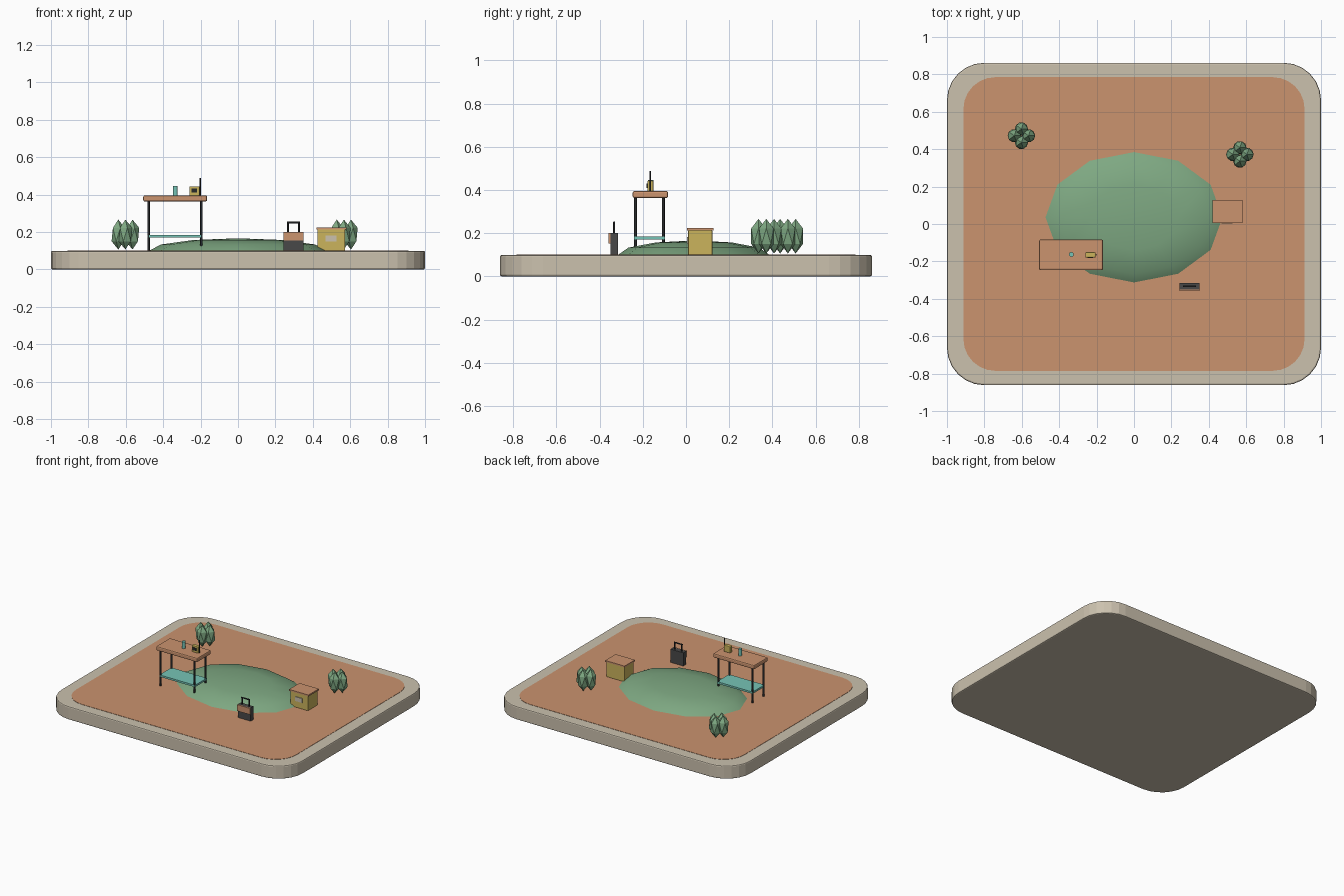
import bpy, bmesh, math
from mathutils import Matrix, Vector

if "Cube" in bpy.data.objects:
    bpy.data.objects.remove(bpy.data.objects["Cube"])


def material(name, r, g, b):
    lin = [((c / 255 + 0.055) / 1.055) ** 2.4 if c > 10 else c / 3294 for c in (r, g, b)]
    m = bpy.data.materials.new(name)
    m.diffuse_color = (*lin, 1)
    m.use_nodes = True
    m.node_tree.nodes["Principled BSDF"].inputs["Base Color"].default_value = m.diffuse_color
    return m


STONE = material("stone beige", 203, 193, 174)
CLAY = material("terracotta", 203, 147, 110)
GREEN = material("leaf green", 126, 168, 130)
TEAL = material("teal", 118, 196, 182)
BLACK = material("near black", 38, 40, 42)
CHARCOAL = material("charcoal", 72, 72, 72)
YELLOW = material("mustard yellow", 203, 180, 92)


def finish(bm, name, mat, smooth=None):
    bmesh.ops.recalc_face_normals(bm, faces=bm.faces)
    me = bpy.data.meshes.new(name)
    bm.to_mesh(me)
    bm.free()
    me.materials.append(mat)
    ob = bpy.data.objects.new(name, me)
    bpy.context.collection.objects.link(ob)
    if smooth:
        bpy.ops.object.select_all(action='DESELECT')
        ob.select_set(True)
        bpy.context.view_layer.objects.active = ob
        bpy.ops.object.shade_smooth_by_angle(angle=math.radians(smooth))
    return ob


def box(name, mat, x, y, z, bevel=0):
    """Box from (min, max) pairs, with optional rounded edges."""
    bm = bmesh.new()
    mid = Vector([(a + b) / 2 for a, b in (x, y, z)])
    size = [b - a for a, b in (x, y, z)]
    bmesh.ops.create_cube(bm, size=1, matrix=Matrix.Translation(mid) @ Matrix.Diagonal((*size, 1)))
    if bevel:
        bmesh.ops.bevel(bm, geom=bm.edges[:], offset=bevel, segments=2, profile=0.5, affect='EDGES')
    return finish(bm, name, mat)


def rod(name, mat, a, b, r, sides=8):
    """Cylinder between two points."""
    a, b = Vector(a), Vector(b)
    d = b - a
    rot = d.to_track_quat('Z', 'Y').to_matrix().to_4x4()
    bm = bmesh.new()
    bmesh.ops.create_cone(bm, cap_ends=True, segments=sides, radius1=r, radius2=r,
                          depth=d.length, matrix=Matrix.Translation((a + b) / 2) @ rot)
    return finish(bm, name, mat, 50)


def rounded_slab(name, mat, hx, hy, r, z0, z1, bevel=0, steps=6):
    """Rounded rectangle extruded upward."""
    bm = bmesh.new()
    verts = []
    for q, (sx, sy) in enumerate(((1, 1), (-1, 1), (-1, -1), (1, -1))):
        for i in range(steps + 1):
            t = math.pi / 2 * (q + i / steps)
            verts.append(bm.verts.new((sx * (hx - r) + r * math.cos(t),
                                       sy * (hy - r) + r * math.sin(t), z0)))
    face = bm.faces.new(verts)
    new = bmesh.ops.extrude_face_region(bm, geom=[face])["geom"]
    bmesh.ops.translate(bm, vec=(0, 0, z1 - z0), verts=[v for v in new if isinstance(v, bmesh.types.BMVert)])
    if bevel:
        rim = [e for e in bm.edges if abs(e.verts[0].co.z - e.verts[1].co.z) < 1e-5]
        bmesh.ops.bevel(bm, geom=rim, offset=bevel, segments=2, profile=0.5, affect='EDGES')
    return finish(bm, name, mat)


# base and inlaid floor
rounded_slab("base", STONE, 1.0, 0.862, 0.2, 0, 0.099, 0.008)
rounded_slab("floor", CLAY, 0.912, 0.785, 0.17, 0.094, 0.101)

# low grassy mound: upper half of a flattened sphere
bm = bmesh.new()
bmesh.ops.create_uvsphere(bm, u_segments=12, v_segments=6, radius=1,
                          matrix=Matrix.Translation((0, 0.036, 0.1)) @ Matrix.Diagonal((0.475, 0.35, 0.066, 1)))
bmesh.ops.delete(bm, geom=[v for v in bm.verts if v.co.z < 0.095], context='VERTS')
finish(bm, "mound", GREEN, 80)

# bushes: four tall low-poly lobes each
for side, cx, cy in (("left", -0.602, 0.472), ("right", 0.566, 0.372)):
    bm = bmesh.new()
    for dx, dy in ((1, 0), (-1, 0), (0, 1), (0, -1)):
        pos = (cx + dx * 0.038, cy + dy * 0.036, 0.186)
        bmesh.ops.create_icosphere(bm, subdivisions=1, radius=1,
                                   matrix=Matrix.Translation(pos) @ Matrix.Diagonal((0.04, 0.04, 0.08, 1)))
    finish(bm, side + "_bush", GREEN)

# table
box("table_top", CLAY, (-0.507, -0.165), (-0.247, -0.083), (0.363, 0.395), 0.008)
for sx, x in (("left", -0.478), ("right", -0.196)):
    for sy, y in (("front", -0.234), ("back", -0.105)):
        rod(f"{sy}_{sx}_leg", BLACK, (x, y, 0.1), (x, y, 0.366), 0.007)
box("table_shelf", TEAL, (-0.483, -0.189), (-0.24, -0.098), (0.17, 0.184))

# cup on the table
rod("cup", TEAL, (-0.335, -0.163, 0.394), (-0.335, -0.163, 0.446), 0.013, 10)

# radio with dark panel and antenna
box("radio", YELLOW, (-0.26, -0.206), (-0.179, -0.151), (0.394, 0.443), 0.004)
box("radio_panel", BLACK, (-0.248, -0.218), (-0.183, -0.178), (0.41, 0.431))
rod("radio_antenna", BLACK, (-0.203, -0.165, 0.394), (-0.203, -0.165, 0.488), 0.004)

# crate with lid and label
box("crate", YELLOW, (0.425, 0.573), (0.01, 0.122), (0.1, 0.213), 0.003)
box("crate_lid", CLAY, (0.42, 0.58), (0.005, 0.128), (0.212, 0.223))
box("crate_label", STONE, (0.468, 0.527), (0.004, 0.012), (0.15, 0.182))

# case with front flap and handle
box("case_body", CHARCOAL, (0.244, 0.35), (-0.35, -0.316), (0.1, 0.2))
box("case_flap", CLAY, (0.244, 0.35), (-0.358, -0.349), (0.153, 0.2))
y = -0.333
for side, x in (("left", 0.267), ("right", 0.326)):
    rod(f"handle_{side}_post", BLACK, (x, y, 0.195), (x, y, 0.252), 0.005)
rod("handle_grip", BLACK, (0.262, y, 0.25), (0.331, y, 0.25), 0.005)
